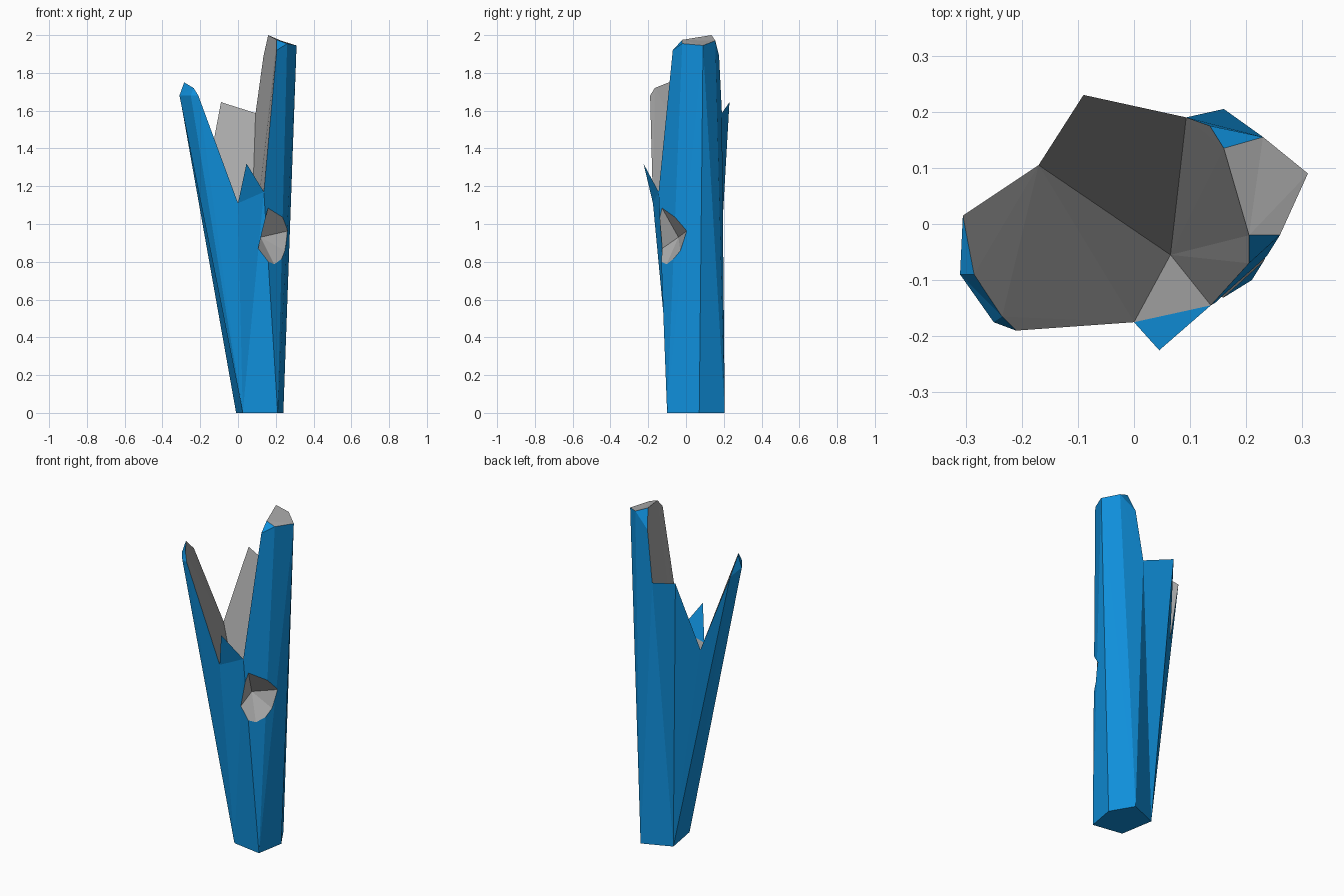
import bpy
import bmesh
from mathutils import Vector

cube = bpy.data.objects.get("Cube")
if cube:
    bpy.data.objects.remove(cube, do_unlink=True)


def make_material(name, color):
    mat = bpy.data.materials.new(name)
    mat.use_nodes = True
    mat.diffuse_color = color
    mat.node_tree.nodes["Principled BSDF"].inputs["Base Color"].default_value = color
    return mat


BLUE = make_material("blue shell", (0.005, 0.28, 0.72, 1))
GREY = make_material("grey broken core", (0.4, 0.4, 0.4, 1))


def make_object(name, bm):
    bmesh.ops.recalc_face_normals(bm, faces=bm.faces)
    mesh = bpy.data.meshes.new(name)
    bm.to_mesh(mesh)
    bm.free()
    mesh.materials.append(BLUE)
    mesh.materials.append(GREY)
    obj = bpy.data.objects.new(name, mesh)
    bpy.context.collection.objects.link(obj)
    return obj


# Named corners of the splintered column
corners = {
    # foot
    "foot_front": (0.21, -0.1, 0), "foot_side": (0.24, 0.07, 0),
    "foot_back": (0.16, 0.205, 0), "foot_far": (-0.01, 0.135, 0),
    "foot_left": (0.025, -0.07, 0),
    # tall splinter
    "tall_front": (0.26, -0.02, 1.955), "tall_side": (0.31, 0.09, 1.945),
    "tall_rear": (0.23, 0.155, 1.97), "tall_peak": (0.16, 0.135, 2),
    "tall_heel": (0.135, 0.175, 1.89), "tall_inner": (0.205, -0.02, 1.975),
    "tall_low": (0.205, -0.07, 1.92),
    # leaning splinter
    "lean_back": (-0.305, 0.015, 1.66), "lean_peak": (-0.285, -0.09, 1.75),
    "lean_mid": (-0.235, -0.165, 1.72), "lean_front": (-0.21, -0.19, 1.68),
    "lean_edge": (-0.25, -0.175, 1.68), "lean_out": (-0.31, -0.09, 1.68),
    # low splinters and notches
    "back_peak": (-0.09, 0.23, 1.645), "back_notch": (0.093, 0.19, 1.587),
    "left_notch": (-0.17, 0.105, 1.22), "front_notch": (0, -0.175, 1.11),
    "front_peak": (0.045, -0.225, 1.32), "side_notch": (0.137, -0.145, 1.17),
    "pit": (0.065, -0.055, 0.75),
}

shell_faces = [
    "foot_front foot_side foot_back foot_far foot_left",
    "foot_front foot_side tall_side tall_front",
    "foot_side foot_back tall_rear tall_side",
    "foot_back back_notch tall_heel tall_rear",
    "tall_heel tall_peak tall_rear",
    "foot_back foot_far back_peak back_notch",
    "foot_far lean_back left_notch back_peak",
    "foot_far foot_left lean_out lean_back",
    "foot_left lean_edge lean_out",
    "foot_left foot_front side_notch front_peak front_notch lean_front lean_edge",
    "foot_front tall_front tall_low side_notch",
    "tall_front tall_inner tall_low",
    "lean_back lean_out lean_peak",
    "lean_out lean_edge lean_mid lean_peak",
    "lean_edge lean_front lean_mid",
]
core_faces = [
    "pit left_notch lean_back lean_peak lean_mid lean_front front_notch",
    "pit left_notch back_peak back_notch",
    "pit back_notch tall_heel tall_peak tall_inner tall_low side_notch",
    "pit side_notch front_peak front_notch",
    "tall_peak tall_rear tall_side tall_front tall_inner",
]

bm = bmesh.new()
verts = {name: bm.verts.new(co) for name, co in corners.items()}
for index, group in enumerate((shell_faces, core_faces)):
    for names in group:
        face = bm.faces.new([verts[n] for n in names.split()])
        face.material_index = index
bmesh.ops.triangulate(bm, faces=bm.faces)
column = make_object("splintered_column", bm)

# Chipped hole: a pyramid through the rim of the hole, ending inside
tip = Vector((0.12, -0.04, 0.93))
rim = [(0.1, -0.17, 0.84), (0.2, -0.11, 0.77), (0.245, -0.03, 0.86),
       (0.25, 0, 0.96), (0.24, -0.06, 1.03), (0.16, -0.13, 1.09)]
bm = bmesh.new()
bm.verts.new(tip)
for point in rim:
    bm.verts.new(tip + (Vector(point) - tip) * 1.6)
bmesh.ops.convex_hull(bm, input=bm.verts)
for face in bm.faces:
    face.material_index = 1
cutter = make_object("hole_cutter", bm)
cutter.hide_render = True

boolean = column.modifiers.new("chipped_hole", "BOOLEAN")
boolean.operation = "DIFFERENCE"
boolean.solver = "EXACT"
boolean.object = cutter
bpy.context.view_layer.objects.active = column
bpy.ops.object.modifier_apply(modifier=boolean.name)
bpy.data.objects.remove(cutter, do_unlink=True)
